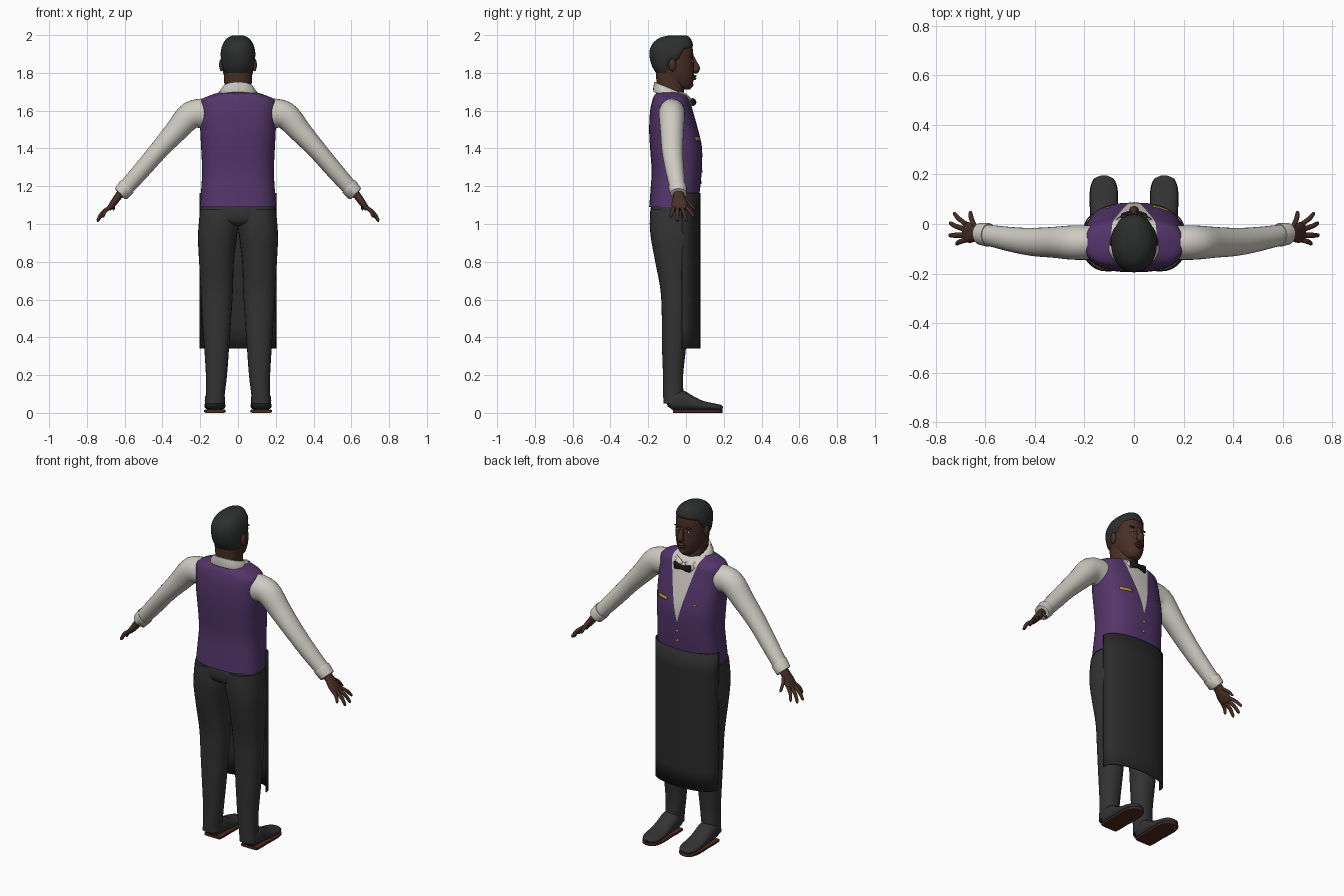
import bpy, bmesh, math
from mathutils import Vector

cube = bpy.data.objects.get("Cube")
if cube:
    bpy.data.objects.remove(cube, do_unlink=True)


def material(name, r, g, b):
    m = bpy.data.materials.new(name)
    m.use_nodes = True
    m.diffuse_color = (r, g, b, 1)
    bsdf = m.node_tree.nodes["Principled BSDF"]
    bsdf.inputs["Base Color"].default_value = (r, g, b, 1)
    bsdf.inputs["Roughness"].default_value = 0.8
    return m


SKIN = material("dark_skin", .065, .028, .019)
HAIR = material("hair_charcoal", .026, .028, .028)
SHIRT = material("shirt_ivory", .62, .60, .54)
VEST = material("vest_purple", .088, .036, .145)
CLOTH = material("trouser_grey", .033, .033, .033)
APRON = material("apron_black", .024, .024, .024)
SOLE = material("sole_brown", .075, .022, .014)
GOLD = material("gold", .5, .32, .03)
BLACK = material("bow_black", .01, .01, .01)
EYE = material("eye_white", .45, .42, .38)


def finish(name, bm, mats, mirror=False, angle=50):
    bmesh.ops.recalc_face_normals(bm, faces=bm.faces[:])
    me = bpy.data.meshes.new(name)
    bm.to_mesh(me)
    bm.free()
    for p in me.polygons:
        p.use_smooth = True
    me.set_sharp_from_angle(angle=math.radians(angle))
    for m in mats:
        me.materials.append(m)
    ob = bpy.data.objects.new(name, me)
    bpy.context.collection.objects.link(ob)
    if mirror:
        ob.modifiers.new("mirror", "MIRROR").use_mirror_merge = False
    return ob


def spline(rows, k=4):
    """Smooth interpolation through rows of numbers."""
    out = []
    for i in range(len(rows) - 1):
        a, b, c, d = (rows[max(0, min(len(rows) - 1, i + j))] for j in (-1, 0, 1, 2))
        for s in range(k):
            t = s / k
            out.append([q + .5 * t * (r - p + t * (2*p - 5*q + 4*r - u + t * (3*q - p - 3*r + u)))
                        for p, q, r, u in zip(a, b, c, d)])
    return out + [list(rows[-1])]


def unit(a, n):
    f = lambda v: math.copysign(abs(v) ** (2 / n), v)
    return f(math.cos(a)), f(math.sin(a))


def loft(rings, closed=True, caps=True):
    bm = bmesh.new()
    vs = [[bm.verts.new(p) for p in r] for r in rings]
    n = len(vs[0])
    for lo, hi in zip(vs, vs[1:]):
        for i in range(n if closed else n - 1):
            j = (i + 1) % n
            bm.faces.new((lo[i], lo[j], hi[j], hi[i]))
    if closed and caps:
        bm.faces.new(vs[0])
        bm.faces.new(vs[-1])
    return bm


def column(rows, n=2.3, seg=36):
    """Upright loft; row = z, centre x, half width, back y, front y, forward tilt."""
    rings = []
    for z, cx, rx, y0, y1, *tilt in rows:
        ring = []
        for i in range(seg):
            c, s = unit(2 * math.pi * i / seg, n)
            dy = s * (y1 - y0) / 2
            ring.append((cx + c * rx, (y0 + y1) / 2 + dy, z - (tilt[0] if tilt else 0) * dy))
        rings.append(ring)
    return loft(rings)


def tube(rows, side, n=2, seg=20):
    """Loft along a path; row = x, y, z, half size along side, half size across."""
    side, rings = Vector(side), []
    for k, r in enumerate(rows):
        a, b = rows[max(0, k - 1)], rows[min(len(rows) - 1, k + 1)]
        up = (Vector(b[:3]) - Vector(a[:3])).cross(side).normalized()
        ring = []
        for i in range(seg):
            c, s = unit(2 * math.pi * i / seg, n)
            ring.append(Vector(r[:3]) + side * c * r[3] + up * s * r[4])
        rings.append(ring)
    return loft(rings)


def ball(name, loc, size, mat, mirror=False):
    bm = bmesh.new()
    bmesh.ops.create_uvsphere(bm, u_segments=16, v_segments=10, radius=1)
    bmesh.ops.scale(bm, vec=size, verts=bm.verts)
    bmesh.ops.translate(bm, vec=loc, verts=bm.verts)
    return finish(name, bm, [mat], mirror)


def row_at(rows, z):
    for a, b in zip(rows, rows[1:]):
        if z <= b[0]:
            t = max(0, (z - a[0]) / (b[0] - a[0]))
            return [p + (q - p) * t for p, q in zip(a, b)]
    return rows[-1]


def front_y(rows, x, z, n):
    _, _, rx, y0, y1 = row_at(rows, z)[:5]
    return (y0 + y1) / 2 + (y1 - y0) / 2 * (1 - min(1, abs(x) / rx) ** n) ** (1 / n)


X, Y, Z = (1, 0, 0), (0, 1, 0), (0, 0, 1)

# Waistcoat, with the shirt showing in the V of the neckline
torso = spline([(1.09, 0, .2, -.195, .06), (1.18, 0, .195, -.188, .074), (1.28, 0, .19, -.182, .083),
                (1.4, 0, .195, -.19, .085), (1.5, 0, .2, -.195, .064), (1.6, 0, .201, -.19, .036),
                (1.655, 0, .196, -.178, .02), (1.68, 0, .15, -.168, .008), (1.7, 0, .09, -.15, -.02)])
V_LOW, V_SLOPE = 1.33, .25
bm = column(torso, 2.6, 48)
for sx in (-1, 1):
    bmesh.ops.bisect_plane(bm, geom=bm.verts[:] + bm.edges[:] + bm.faces[:], dist=1e-5,
                           plane_co=(0, 0, V_LOW), plane_no=(sx, 0, -V_SLOPE))
for f in bm.faces:
    c = f.calc_center_median()
    f.material_index = int(c.y > -.05 and abs(c.x) < (c.z - V_LOW) * V_SLOPE)
finish("waistcoat", bm, [VEST, SHIRT])

# Waistcoat trims: name plate, pin, buttons


def plate(name, x0, x1, z0, z1):
    rings = [[(x, front_y(torso, x, z, 2.6) + .004, z)
              for x in [x0 + (x1 - x0) * i / 6 for i in range(7)]] for z in (z0, z1)]
    ob = finish(name, loft(rings, closed=False), [GOLD])
    ob.modifiers.new("thickness", "SOLIDIFY").thickness = .006


plate("name_plate", .075, .145, 1.443, 1.46)
plate("lapel_pin", -.112, -.1, 1.445, 1.457)
for i, z in enumerate((1.22, 1.28)):
    ball(f"waistcoat_button_{i + 1}", (0, front_y(torso, 0, z, 2.6), z), (.008, .005, .008), GOLD)

# Shirt: sleeves, cuffs, collar
sleeve = spline([(.17, -.075, 1.585, .07, .08), (.25, -.075, 1.575, .069, .073), (.33, -.074, 1.49, .062, .06),
                 (.42, -.072, 1.39, .056, .05), (.51, -.06, 1.285, .049, .046), (.605, -.042, 1.178, .041, .041)])
finish("sleeves", tube(sleeve, Y, seg=28), [SHIRT], True)
cuff = [(.585, -.045, 1.2, .046, .046), (.59, -.044, 1.195, .048, .047),
        (.62, -.04, 1.16, .044, .043), (.623, -.04, 1.157, .036, .036)]
finish("cuffs", tube(cuff, Y, seg=28), [SHIRT], True)
finish("collar", column([(1.675, 0, .104, -.172, .014, .25), (1.69, 0, .104, -.174, .012, .28),
                         (1.715, 0, .084, -.168, .005, .42), (1.717, 0, .076, -.16, -.003, .42)]), [SHIRT])
bm = bmesh.new()
bm.faces.new([bm.verts.new(p) for p in ((.006, .024, 1.668), (.06, .002, 1.69), (.075, .018, 1.65), (.05, .036, 1.625))])
finish("collar_points", bm, [SHIRT], True).modifiers.new("thickness", "SOLIDIFY").thickness = .006

# Bow tie
finish("bow_tie", tube([(0, .04, 1.645, .008, .009), (.025, .041, 1.645, .011, .015),
                        (.05, .034, 1.645, .009, .021), (.053, .033, 1.645, .004, .018)], Y, 4), [BLACK], True)
ball("bow_knot", (0, .043, 1.645), (.011, .012, .013), BLACK)

# Trousers
finish("trouser_seat", column(spline([(.99, 0, .1, -.14, .0), (1.01, 0, .185, -.178, .035),
                                      (1.06, 0, .2, -.19, .048), (1.12, 0, .19, -.18, .05)]), 2.5), [CLOTH])
leg = spline([(1.08, .1, .1, -.188, .04), (1., .103, .105, -.192, .045), (.92, .11, .102, -.185, .045),
              (.8, .114, .092, -.163, .035), (.65, .112, .085, -.135, .02), (.5, .113, .077, -.128, .01),
              (.35, .113, .066, -.127, 0), (.2, .114, .056, -.122, -.015),
              (.1, .12, .05, -.121, -.015), (.05, .122, .05, -.119, -.03)])
finish("trouser_legs", column(leg, 2.3, 28), [CLOTH], True)

# Apron: an open sheet wrapped round the front
rings = []
for i in range(8):
    z = .34 + .825 * i / 7
    rings.append([(.203 * math.sin(a), -.022 + .098 * abs(math.cos(a)) ** .8, z)
                  for a in [math.pi * (k / 24 - .5) for k in range(25)]])
ob = finish("apron", loft(rings, closed=False), [APRON])
ob.modifiers.new("thickness", "SOLIDIFY").thickness = .006

# Shoes and soles: row = y, half width, bottom, top
shoe = spline([(-.105, .025, .03, .08), (-.08, .048, .016, .11), (-.03, .054, .013, .12), (.02, .053, .013, .095),
               (.08, .055, .013, .066), (.14, .054, .013, .052), (.18, .04, .013, .043), (.194, .014, .016, .032)])
finish("shoes", tube([(.122, y, (a + b) / 2, r, (b - a) / 2) for y, r, a, b in shoe], X, 2.4), [CLOTH], True)
finish("soles", tube([(.122, y, .009, r + .002, .009) for y, r, a, b in shoe if y > -.075], X, 6), [SOLE], True)

# Hands: palm, four fingers and thumb
palm = spline([(.605, -.04, 1.178, .028, .024), (.635, -.038, 1.145, .03, .02),
               (.66, -.035, 1.11, .041, .018), (.685, -.033, 1.078, .04, .013)])
finish("palms", tube(palm, Y, 2.4), [SKIN], True)
fingers = [("index_fingers", (.675, -.002, 1.09), (.728, .044, 1.035)),
           ("middle_fingers", (.682, -.022, 1.085), (.745, .004, 1.015)),
           ("ring_fingers", (.682, -.045, 1.085), (.747, -.046, 1.015)),
           ("little_fingers", (.675, -.063, 1.09), (.718, -.08, 1.037)),
           ("thumbs", (.637, -.015, 1.14), (.662, .048, 1.075))]
for name, a, b in fingers:
    a, b = Vector(a), Vector(b)
    mid = a.lerp(b, .5) + Vector((.006, 0, .006))
    path = [(*a, .011, .011), (*mid, .0105, .0105), (*a.lerp(b, .93), .008, .008), (*b, .003, .003)]
    finish(name, tube(spline(path, 3), Y, seg=10), [SKIN], True)

# Head and neck
finish("neck", column([(1.6, 0, .07, -.15, -.01), (1.7, 0, .07, -.152, -.01), (1.8, 0, .076, -.16, -.01)]), [SKIN])
head = spline([(1.712, 0, .025, -.04, .022), (1.735, 0, .052, -.1, .035), (1.78, 0, .073, -.145, .042),
               (1.82, 0, .081, -.167, .042), (1.87, 0, .084, -.183, .039), (1.92, 0, .082, -.184, .037),
               (1.96, 0, .066, -.16, .025), (1.982, 0, .042, -.122, .012), (1.991, 0, .015, -.07, -.01)])
finish("head", column(head, 2.2), [SKIN], angle=70)
finish("nose", tube(spline([(0, .036, 1.885, .01, .008), (0, .045, 1.855, .011, .013), (0, .055, 1.828, .018, .018),
                            (0, .049, 1.812, .02, .018), (0, .04, 1.805, .008, .008)]), X), [SKIN])
ball("upper_lip", (0, .041, 1.782), (.026, .015, .007), SKIN)
ball("lower_lip", (0, .04, 1.77), (.022, .015, .008), SKIN)
ball("chin", (0, .022, 1.738), (.028, .017, .018), SKIN)
ball("ears", (.087, -.072, 1.842), (.013, .02, .034), SKIN, True)
for name, x, z, size, mat in (("eyes", .034, 1.862, (.014, .005, .006), EYE),
                              ("pupils", .034, 1.862, (.006, .007, .006), BLACK),
                              ("eyebrows", .036, 1.884, (.021, .007, .005), HAIR)):
    ball(name, (x, front_y(head, x, z, 2.2), z), size, mat, True)

# Hair: a cap whose lower edge follows the hairline from nape to brow
hairline = [(-1, 1.787), (-.45, 1.79), (-.2, 1.865), (.1, 1.858), (.3, 1.872), (.55, 1.922), (1, 1.935)]
rings = []
for k in range(15):
    t, ring = k / 14, []
    for i in range(56):
        c, s = unit(2 * math.pi * i / 56, 2.2)
        low = row_at(hairline, s)[1]
        z = low + (1.99 - low) * math.sin(t * math.pi / 2)
        _, _, rx, y0, y1 = row_at(head, z)
        puff = .009 * min(1, t * 7) - .001
        ring.append((c * (rx + puff), (y0 + y1) / 2 + s * ((y1 - y0) / 2 + puff), z + .009 * t))
    rings.append(ring)
finish("hair", loft(rings), [HAIR], angle=70)
